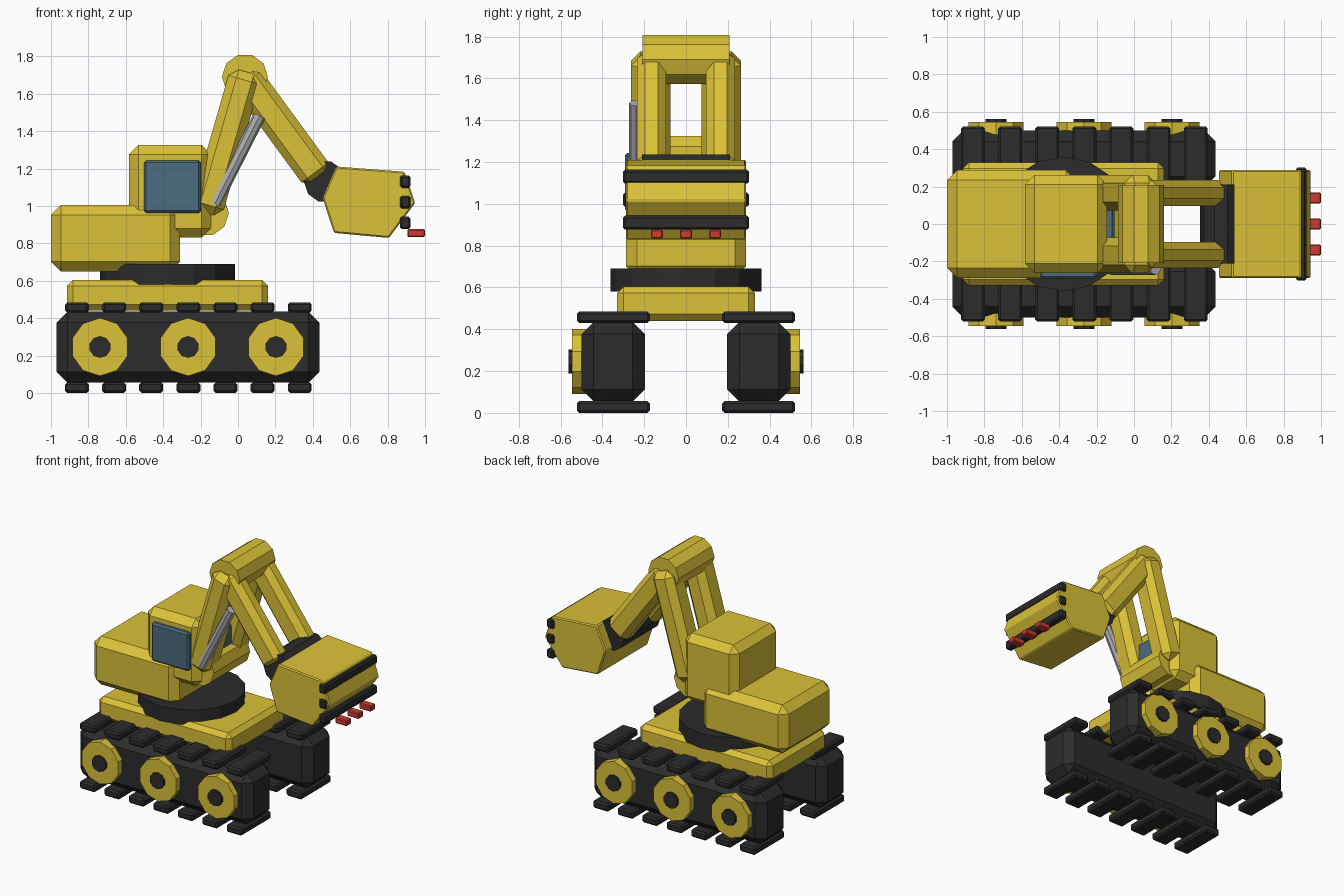
import bpy, bmesh, math
from mathutils import Matrix, Vector

if "Cube" in bpy.data.objects:
    bpy.data.objects.remove(bpy.data.objects["Cube"])


def material(name, rgb):
    m = bpy.data.materials.new(name)
    m.diffuse_color = (*rgb, 1)
    m.use_nodes = True
    m.node_tree.nodes["Principled BSDF"].inputs["Base Color"].default_value = m.diffuse_color
    return m


YELLOW = material("machine yellow", (0.71, 0.54, 0.04))
DARK = material("dark rubber", (0.025, 0.025, 0.025))
GLASS = material("blue glass", (0.075, 0.15, 0.21))
STEEL = material("grey steel", (0.42, 0.42, 0.44))
RED = material("red teeth", (0.62, 0.045, 0.03))


def finish(bm, name, mat, bevel=0.0):
    if bevel:
        bmesh.ops.bevel(bm, geom=bm.edges[:], offset=bevel, segments=1,
                        affect='EDGES', clamp_overlap=True)
    bmesh.ops.recalc_face_normals(bm, faces=bm.faces[:])
    me = bpy.data.meshes.new(name)
    bm.to_mesh(me)
    bm.free()
    me.materials.append(mat)
    ob = bpy.data.objects.new(name, me)
    bpy.context.collection.objects.link(ob)
    return ob


def box(name, mat, x, y, z, bevel=0.0):
    """Bevelled box given by its (min, max) range on each axis."""
    bm = bmesh.new()
    size = [r[1] - r[0] for r in (x, y, z)]
    mid = [(r[1] + r[0]) / 2 for r in (x, y, z)]
    bmesh.ops.create_cube(bm, size=1, matrix=Matrix.Translation(mid) @ Matrix.Diagonal((*size, 1)))
    return finish(bm, name, mat, bevel)


def beam(name, mat, a, b, width, depth, bevel):
    """Bevelled box running from point a to point b in an xz plane."""
    a, b = Vector(a), Vector(b)
    d = b - a
    ob = box(name, mat, (-width / 2, width / 2), (-depth / 2, depth / 2),
             (-d.length / 2, d.length / 2), bevel)
    ob.data.transform(Matrix.Translation((a + b) / 2) @ Matrix.Rotation(math.atan2(d.x, d.z), 4, 'Y'))
    return ob


def cylinder(name, mat, a, b, radius, sides, turn=0.0):
    """Flat-sided cylinder from a to b; turn spins it about its own axis."""
    a, b = Vector(a), Vector(b)
    d = b - a
    rot = d.to_track_quat('Z', 'Y').to_matrix().to_4x4()
    bm = bmesh.new()
    bmesh.ops.create_cone(bm, cap_ends=True, segments=sides, radius1=radius, radius2=radius,
                          depth=d.length,
                          matrix=Matrix.Translation((a + b) / 2) @ rot @ Matrix.Rotation(turn, 4, 'Z'))
    return finish(bm, name, mat)


def span(s, near, far):
    return tuple(sorted((s * near, s * far)))


# Crawler tracks with pads, wheels and hubs on both sides
for s, side in ((-1, "front"), (1, "back")):
    box(f"track_{side}", DARK, (-0.97, 0.435), span(s, 0.197, 0.50), (0.055, 0.435), 0.058)
    for i in range(7):
        x = -0.861 + i * 0.1985
        for level, z in (("top", (0.43, 0.485)), ("bottom", (0.0, 0.057))):
            box(f"track_pad_{side}_{level}_{i + 1}", DARK, (x - 0.064, x + 0.064),
                span(s, 0.173, 0.522), z, 0.012)
    for i, x in enumerate((-0.738, -0.267, 0.203)):
        cylinder(f"wheel_{side}_{i + 1}", YELLOW, (x, s * 0.46, 0.246), (x, s * 0.545, 0.246), 0.155, 10)
        cylinder(f"wheel_hub_{side}_{i + 1}", DARK, (x, s * 0.50, 0.246), (x, s * 0.562, 0.246), 0.058, 10)

# Undercarriage and turntable
box("undercarriage", YELLOW, (-0.915, 0.16), (-0.33, 0.33), (0.44, 0.605), 0.032)
cylinder("turntable", DARK, (-0.377, 0, 0.58), (-0.377, 0, 0.69), 0.36, 16)

# Rear body, cab and windows
box("engine_body", YELLOW, (-1.0, -0.31), (-0.288, 0.288), (0.65, 1.005), 0.053)
box("cab", YELLOW, (-0.583, -0.144), (-0.262, 0.262), (0.83, 1.325), 0.05)
box("side_window", GLASS, (-0.503, -0.198), (-0.292, -0.25), (0.963, 1.243), 0.012)
box("front_window", GLASS, (-0.16, -0.105), (-0.18, 0.18), (0.965, 1.2), 0.012)

# Boom and stick, a pair of beams each, with their pivots
foot, elbow, wrist = (-0.172, 0.962), (0.037, 1.69), (0.465, 1.13)
cylinder("boom_pivot", YELLOW, (foot[0], -0.21, foot[1]), (foot[0], 0.21, foot[1]), 0.123, 10, math.pi / 10)
cylinder("elbow_pivot", YELLOW, (elbow[0], -0.208, elbow[1]), (elbow[0], 0.208, elbow[1]), 0.123, 10, math.pi / 10)
cylinder("bucket_pivot", DARK, (wrist[0], -0.21, wrist[1]), (wrist[0], 0.21, wrist[1]), 0.112, 10, math.pi / 10)
for s, side in ((-1, "front"), (1, "back")):
    beam(f"boom_{side}", YELLOW, (foot[0], s * 0.168, foot[1]), (0.045, s * 0.168, 1.717), 0.175, 0.19, 0.045)
    beam(f"stick_{side}", YELLOW, (0.03, s * 0.165, 1.70), (0.435, s * 0.165, 1.147), 0.18, 0.14, 0.04)

# Hydraulic ram on the front side of the boom
cylinder("hydraulic_ram", STEEL, (-0.125, -0.238, 1.01), (0.115, -0.238, 1.482), 0.034, 8)

# Bucket: six-sided profile extruded across
profile = ((0.524, 1.211), (0.89, 1.183), (0.947, 1.016), (0.807, 0.829), (0.513, 0.856), (0.452, 1.043))
bm = bmesh.new()
face = bm.faces.new([bm.verts.new((x, -0.288, z)) for x, z in profile])
ext = bmesh.ops.extrude_face_region(bm, geom=[face])
bmesh.ops.translate(bm, vec=(0, 0.576, 0), verts=[v for v in ext["geom"] if isinstance(v, bmesh.types.BMVert)])
finish(bm, "bucket", YELLOW, 0.008)

# Bucket wear bars and teeth
for i, z in enumerate((1.13, 1.02, 0.91)):
    box(f"bucket_bar_{i + 1}", DARK, (0.866, 0.922), (-0.302, 0.302), (z - 0.033, z + 0.033), 0.01)
for i, y in enumerate((-0.139, 0, 0.139)):
    box(f"bucket_tooth_{i + 1}", RED, (0.905, 1.0), (y - 0.029, y + 0.029), (0.834, 0.876), 0.006)
